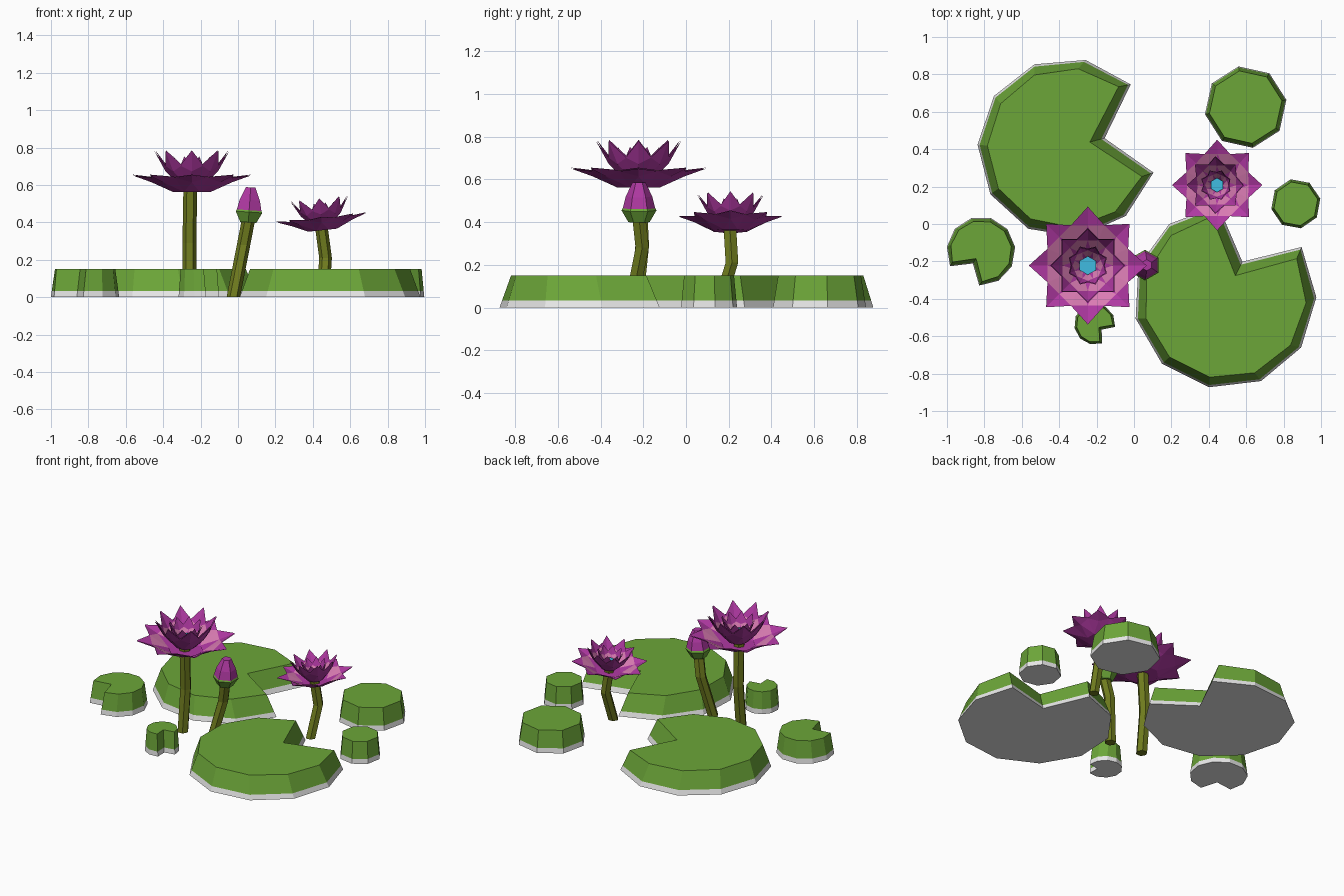
import bpy, bmesh, math
from mathutils import Vector, Matrix

if "Cube" in bpy.data.objects:
    bpy.data.objects.remove(bpy.data.objects["Cube"])

def mat(name, rgb):
    m = bpy.data.materials.new(name)
    m.diffuse_color = (*rgb, 1)
    m.use_nodes = True
    m.node_tree.nodes["Principled BSDF"].inputs["Base Color"].default_value = m.diffuse_color
    return m

GREEN = mat("leaf green", (0.15, 0.38, 0.04))
WHITE = mat("pale underside", (0.8, 0.8, 0.8))
OLIVE = mat("stem olive", (0.16, 0.20, 0.013))
PURPLE = mat("petal purple", (0.43, 0.04, 0.36))
PINK = mat("petal pink", (0.70, 0.20, 0.45))
CYAN = mat("centre cyan", (0.05, 0.5, 0.75))

def finish(name, bm, mats, matrix=None, normals=True):
    if normals:
        bmesh.ops.recalc_face_normals(bm, faces=bm.faces[:])
    me = bpy.data.meshes.new(name)
    bm.to_mesh(me)
    bm.free()
    for m in mats:
        me.materials.append(m)
    ob = bpy.data.objects.new(name, me)
    if matrix:
        ob.matrix_world = matrix
    bpy.context.collection.objects.link(ob)
    return ob

def loft(bm, rings, mats):
    """Join equal-length closed rings; mats[i] colours the band above ring i, caps use the ends."""
    vr = [[bm.verts.new(p) for p in r] for r in rings]
    n = len(vr[0])
    for k in range(len(vr) - 1):
        for i in range(n):
            j = (i + 1) % n
            f = bm.faces.new((vr[k][i], vr[k][j], vr[k+1][j], vr[k+1][i]))
            f.material_index = mats[k]
    bm.faces.new(vr[0][::-1]).material_index = mats[0]
    bm.faces.new(vr[-1]).material_index = mats[-1]

# lily pads: tapered slabs with a pale band at the water line
H, BAND = 0.15, 0.033

def polar(c, r, deg):
    a = math.radians(deg)
    return Vector((c[0] + r * math.cos(a), c[1] + r * math.sin(a), 0))

def pad(name, c, r, start, notch):
    if notch:
        # first rim corner is at start; the notch fills the remaining 61 degrees
        def outline(rad, apex, inset):
            pts = [polar(c, rad, start + inset + i * (299 - 2 * inset) / 9) for i in range(10)]
            return pts + [polar(c, apex, start - 30.5)]
        low = outline(r, 0.43 * r, 0)
        top = outline(0.89 * r, 0.26 * r, 5)
    else:
        low = [polar(c, r, start + i * 45) for i in range(8)]
        top = [polar(c, 0.89 * r, start + i * 45) for i in range(8)]
    mid = [a.lerp(b, BAND / H) + Vector((0, 0, BAND)) for a, b in zip(low, top)]
    top = [p + Vector((0, 0, H)) for p in top]
    bm = bmesh.new()
    loft(bm, [low, mid, top], [1, 0])
    finish(name, bm, [GREEN, WHITE])

pad("large_pad_back", (-0.357, 0.407), 0.48, 45, True)
pad("large_pad_front", (0.485, -0.39), 0.49, 94, True)
pad("small_pad_left", (-0.818, -0.145), 0.184, 267, True)
pad("tiny_pad_front", (-0.21, -0.535), 0.11, -8, True)
pad("round_pad_back", (0.597, 0.625), 0.221, 10, False)
pad("round_pad_right", (0.865, 0.108), 0.134, 12, False)

# stems: six-sided tubes along a few points
def stem(name, path, r):
    bm = bmesh.new()
    rings = [[Vector(p) + Vector((r * math.cos(i * math.pi / 3), r * math.sin(i * math.pi / 3), 0))
              for i in range(6)] for p in path]
    loft(bm, rings, [0] * (len(path) - 1))
    finish(name, bm, [OLIVE])

stem("tall_stem", [(-0.26, -0.235, 0), (-0.26, -0.205, 0.29), (-0.255, -0.22, 0.58)], 0.037)
stem("short_stem", [(0.455, 0.15, 0), (0.468, 0.215, 0.21), (0.445, 0.205, 0.38)], 0.034)
stem("bud_stem", [(-0.025, -0.26, 0), (0.03, -0.205, 0.28), (0.057, -0.22, 0.42)], 0.036)

# flowers: three rings of cupped, folded petals
# (phase, base r, z, half width, mid r, z, half width, edge z, tip r, z)
RINGS = [
    (0.0, 0.10, 0.00, 0.043, 0.215, 0.052, 0.090, 0.076, 0.315, 0.088),
    (0.0, 0.06, 0.03, 0.025, 0.140, 0.110, 0.060, 0.140, 0.200, 0.218),
    (22.5, 0.035, 0.04, 0.015, 0.080, 0.105, 0.040, 0.125, 0.110, 0.185),
]

def flower(name, pos, scale, tilt):
    bm = bmesh.new()
    for ph, br, bz, bw, mr, mz, mw, ez, tr, tz in RINGS:
        for i in range(8):
            rot = Matrix.Rotation(math.radians(ph + 45 * i), 3, 'Z')
            # a purple outer shell with a pale-edged lining just inside it
            for lift in (0.0, 0.005):
                up = Vector((-lift if tz > 0.1 else 0, 0, lift))
                v = [bm.verts.new(rot @ (Vector(p) + up)) for p in (
                    (br, -bw, bz), (br, 0, bz), (br, bw, bz),
                    (mr, -mw, ez), (mr, 0, mz), (mr, mw, ez), (tr, 0, tz))]
                for q, pale in (((0, 3, 4), 1), ((0, 4, 1), 0), ((1, 4, 2), 0),
                                ((4, 5, 2), 1), ((3, 6, 4), 0), ((4, 6, 5), 0)):
                    f = bm.faces.new([v[j] for j in q])
                    f.material_index = pale if lift else 0
    # cup floor under the petals
    floor = [bm.verts.new(polar((0, 0), 0.11, 22.5 + 45 * i)) for i in range(8)]
    bm.faces.new(floor)
    m = (Matrix.Translation(pos) @ Matrix.Rotation(math.radians(tilt), 4, 'Y')
         @ Matrix.Scale(scale, 4))
    finish(name + "_petals", bm, [PURPLE, PINK], m, normals=False)
    # cyan heart
    bm = bmesh.new()
    bmesh.ops.create_cone(bm, cap_ends=True, segments=6, radius1=0.04, radius2=0.05, depth=0.08,
                          matrix=Matrix.Translation((0, 0, 0.06)))
    finish(name + "_centre", bm, [CYAN], m)

flower("tall_flower", (-0.247, -0.222, 0.562), 1.0, 0)
flower("short_flower", (0.452, 0.208, 0.358), 0.77, -6)

# closed bud: green cup below, purple tip above
bm = bmesh.new()
prof = [(0.05, 0.0), (0.082, 0.055), (0.076, 0.065), (0.062, 0.12), (0.03, 0.187)]
loft(bm, [[polar((0, 0), r, 60 * i + 30) + Vector((0, 0, z)) for i in range(6)] for r, z in prof],
     [0, 0, 1, 1])
finish("flower_bud", bm, [GREEN, PURPLE],
       Matrix.Translation((0.055, -0.22, 0.4)) @ Matrix.Rotation(math.radians(4), 4, 'Y'))
